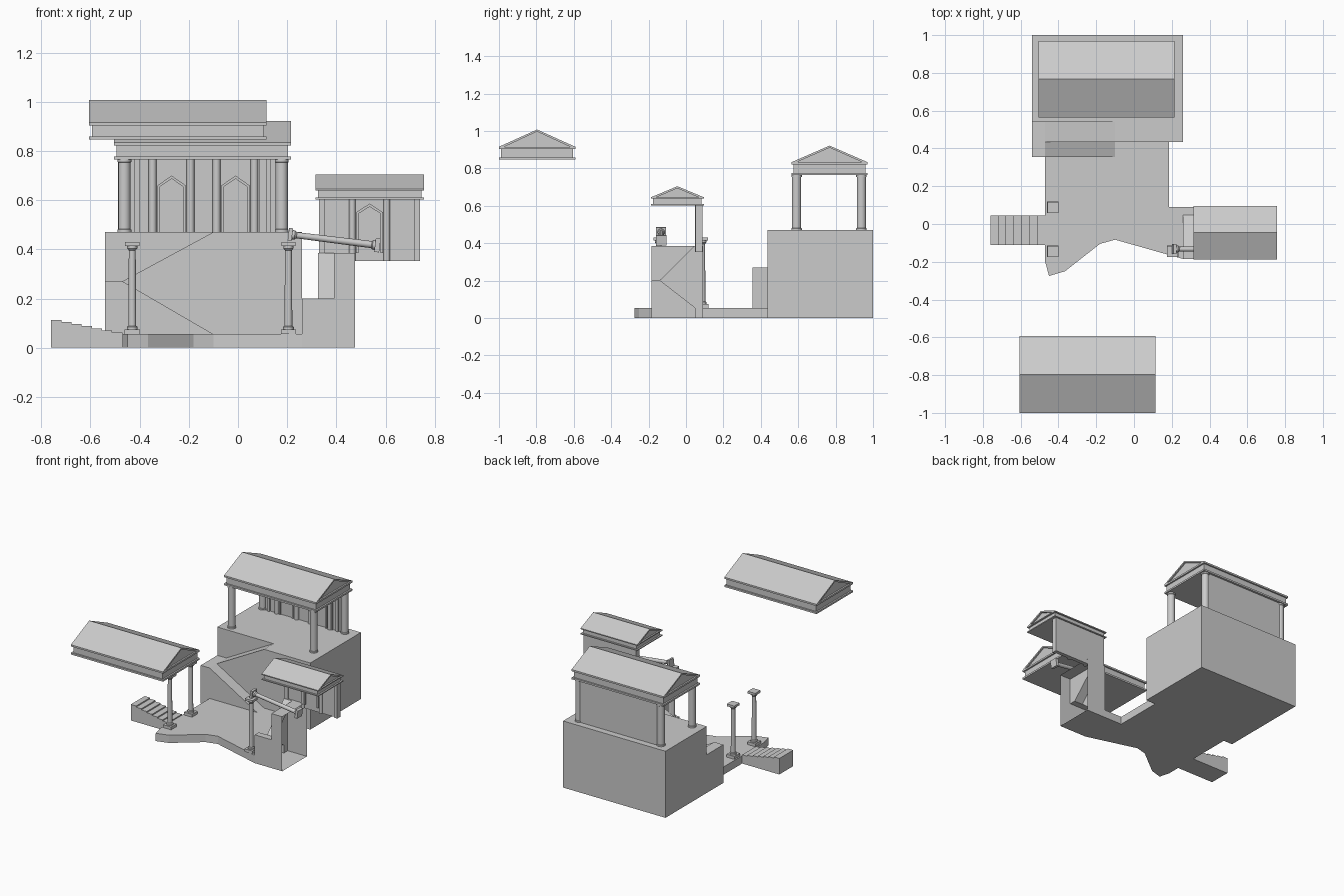
import bpy, bmesh, math
from mathutils import Vector, Matrix

if "Cube" in bpy.data.objects:
    bpy.data.objects.remove(bpy.data.objects["Cube"])


def mesh(name, verts, faces):
    me = bpy.data.meshes.new(name)
    me.from_pydata(verts, [], faces)
    bm = bmesh.new()
    bm.from_mesh(me)
    bmesh.ops.remove_doubles(bm, verts=bm.verts, dist=1e-5)
    bmesh.ops.recalc_face_normals(bm, faces=bm.faces)
    bm.to_mesh(me)
    bm.free()
    ob = bpy.data.objects.new(name, me)
    bpy.context.collection.objects.link(ob)
    return ob


def prism(name, loop, a, b, put):
    """Extrude a 2D loop from a to b; put(p, q, depth) places each point."""
    n = len(loop)
    vs = [put(p, q, d) for d in (a, b) for p, q in loop]
    fs = [tuple(range(n)), tuple(range(n, 2 * n))]
    fs += [(i, (i + 1) % n, n + (i + 1) % n, n + i) for i in range(n)]
    return mesh(name, vs, fs)


def along_x(p, q, d): return (d, p, q)
def along_y(p, q, d): return (p, d, q)
def along_z(p, q, d): return (p, q, d)


def box(name, x0, x1, y0, y1, z0, z1):
    return prism(name, [(x0, y0), (x1, y0), (x1, y1), (x0, y1)], z0, z1, along_z)


def lathe(name, profile, segs=16):
    vs, fs = [], []
    for r, z in profile:
        for i in range(segs):
            t = 2 * math.pi * i / segs
            vs.append((r * math.cos(t), r * math.sin(t), z))
    for k in range(len(profile) - 1):
        for i in range(segs):
            j = (i + 1) % segs
            fs.append((k * segs + i, k * segs + j, (k + 1) * segs + j, (k + 1) * segs + i))
    fs += [tuple(range(segs)), tuple(range(len(vs) - segs, len(vs)))]
    ob = mesh(name, vs, fs)
    for p in ob.data.polygons:
        p.use_smooth = len(p.vertices) == 4
    ob.data.set_sharp_from_angle(angle=math.radians(40))
    return ob


# Block with a switchback ramp: front flight, landing, second flight cut into the block
def ramp_block(name, l, r, U, v1, v2, V, zl, zt, put, open_back=False):
    z0 = 0.055
    polys = [
        [(0, 0, 0), (r, 0, 0), (r, v1, 0), (U, v1, 0), (U, V, 0), (0, V, 0)],
        [(0, 0, 0), (r, 0, 0), (r, 0, z0), (l, 0, zl), (0, 0, zl)],
        [(l, 0, zl), (r, 0, z0), (r, v1, z0), (l, v1, zl)],
        [(r, 0, 0), (r, v1, 0), (r, v1, z0), (r, 0, z0)],
        [(0, 0, zl), (l, 0, zl), (l, v1, zl), (l, v2, zl), (0, v2, zl)],
        [(l, v1, zl), (r, v1, zt), (r, v2, zt), (l, v2, zl)],
        [(l, v1, zl), (r, v1, z0), (r, v1, 0), (U, v1, 0), (U, v1, zt), (r, v1, zt)],
        [(0, v2, zl), (l, v2, zl), (r, v2, zt), (0, v2, zt)],
        [(0, v2, zt), (r, v2, zt), (r, v1, zt), (U, v1, zt), (U, V, zt), (0, V, zt)],
        [(0, 0, 0), (0, 0, zl), (0, v2, zl), (0, v2, zt), (0, V, zt), (0, V, 0)],
        [(U, v1, 0), (U, V, 0), (U, V, zt), (U, v1, zt)],
    ]
    if not open_back:
        polys.append([(0, V, 0), (U, V, 0), (U, V, zt), (0, V, zt)])
    vs, fs = [], []
    for poly in polys:
        fs.append(tuple(range(len(vs), len(vs) + len(poly))))
        vs += [put(*p) for p in poly]
    return mesh(name, vs, fs)


ramp_block("rear_ramp_block", 0.07, 0.44, 0.80, 0.08, 0.185, 0.645, 0.27, 0.47,
           lambda u, v, z: (u - 0.54, v + 0.355, z))
ramp_block("side_ramp_block", 0.045, 0.232, 0.275, 0.065, 0.13, 0.215, 0.20, 0.385,
           lambda u, v, z: (v + 0.26, u - 0.185, z), open_back=True)

# Low courtyard platform with irregular front edge
prism("platform", [(-0.47, 0.436), (-0.47, -0.2), (-0.45, -0.275), (-0.365, -0.25),
                   (-0.18, -0.105), (-0.10, -0.083), (0.26, -0.185), (0.26, 0.047),
                   (0.325, 0.047), (0.325, 0.09), (0.185, 0.09), (0.185, 0.436)],
      0, 0.055, along_z)

# Steps rising away from the platform
steps, n = [(-0.47, 0), (-0.76, 0)], 7
for i in range(n):
    z = 0.113 - 0.0085 * i
    steps += [(-0.76 + 0.0414 * i, z), (-0.76 + 0.0414 * (i + 1), z)]
prism("entry_steps", steps, -0.11, 0.045, along_y)


# Gabled roof: lips, frieze, raking slab and recessed pediment
def roof(name, x0, x1, y0, y1, z0, z1, lip, eave):
    i = 0.011
    box(name + "_lower_lip", x0, x1, y0, y1, z0, z0 + lip)
    box(name + "_frieze", x0 + i, x1 - i, y0 + i, y1 - i, z0 + lip, eave)
    box(name + "_cornice", x0, x1, y0, y1, eave, eave + lip)
    ym, e = (y0 + y1) / 2, eave + lip
    prism(name + "_pediment", [(y0 + i, e), (y1 - i, e), (ym, z1 - 0.008)],
          x0 + i, x1 - i, along_x)
    k = 0.018
    prism(name + "_slopes", [(y0, e), (y0 + k * 1.6, e), (ym, z1 - 0.011),
                             (y1 - k * 1.6, e), (y1, e), (ym, z1)], x0, x1, along_x)


roof("temple_roof", -0.505, 0.215, 0.565, 0.97, 0.765, 0.922, 0.012, 0.822)
roof("floating_roof", -0.605, 0.115, -1.0, -0.592, 0.847, 1.008, 0.012, 0.904)
roof("kiosk_roof", 0.315, 0.757, -0.187, 0.095, 0.603, 0.705, 0.007, 0.639)


# Pointed arch frame standing on a floor line
def arch(name, cx, w, z0, shoulder, apex, y):
    t = 0.01
    outer = [(cx - w, z0), (cx - w, shoulder), (cx, apex), (cx + w, shoulder), (cx + w, z0)]
    inner = [(cx + w - t, z0), (cx + w - t, shoulder - t / 2), (cx, apex - t * 1.3),
             (cx - w + t, shoulder - t / 2), (cx - w + t, z0)]
    prism(name, outer + inner, y, y - 0.01, along_y)


# Temple: corner columns and rear wall with arches and pilasters
for x in (-0.462, 0.178):
    for y in (0.591, 0.938):
        ob = lathe("temple_column", [(0.028, 0), (0.028, 0.01), (0.025, 0.012),
                                     (0.025, 0.283), (0.028, 0.285), (0.028, 0.296)])
        ob.location = (x, y, 0.47)
box("temple_rear_wall", -0.462, 0.178, 0.932, 0.955, 0.47, 0.765)
for cx in (-0.27, -0.01):
    arch("temple_arch", cx, 0.057, 0.47, 0.66, 0.70, 0.932)
    for s in (-0.077, 0.077):
        ob = lathe("temple_pilaster", [(0.016, 0), (0.016, 0.295)], 12)
        ob.location = (cx + s, 0.93, 0.47)
for x in (-0.41, 0.08, 0.125):
    box("temple_wall_strip", x - 0.01, x + 0.01, 0.922, 0.932, 0.47, 0.765)

# Kiosk rear wall hanging over the side block
box("kiosk_wall", 0.33, 0.74, 0.06, 0.087, 0.353, 0.603)
arch("kiosk_arch", 0.535, 0.055, 0.385, 0.55, 0.586, 0.06)
for x in (0.465, 0.605):
    ob = lathe("kiosk_pilaster", [(0.013, 0), (0.013, 0.25)], 12)
    ob.location = (x, 0.06, 0.353)
for x in (0.342, 0.728):
    box("kiosk_wall_strip", x - 0.012, x + 0.012, 0.05, 0.06, 0.353, 0.603)


# Free-standing columns, plus one toppled across into the kiosk
def column(name, matrix):
    h = 0.375
    parts = [lathe(name + "_shaft", [(0.022, 0.018), (0.022, 0.03), (0.016, 0.034),
                                     (0.014, h - 0.034), (0.021, h - 0.026), (0.021, h - 0.016)])]
    for part, r, a, b in (("base", 0.031, 0, 0.02), ("capital", 0.029, h - 0.016, h)):
        parts.append(box(name + "_" + part, -r, r, -r, r, a, b))
    for p in parts:
        p.matrix_world = matrix


for x, y in ((-0.43, -0.145), (-0.43, 0.088), (0.205, -0.145)):
    column("court_column", Matrix.Translation((x, y, 0.055)))
axis = Vector((-0.36, 0, 0.045))
rot = axis.to_track_quat('Z', 'Y').to_matrix().to_4x4()
column("toppled_column", Matrix.Translation((0.577, -0.133, 0.415)) @ rot @ Matrix.Diagonal((0.9, 0.9, 1, 1)))
